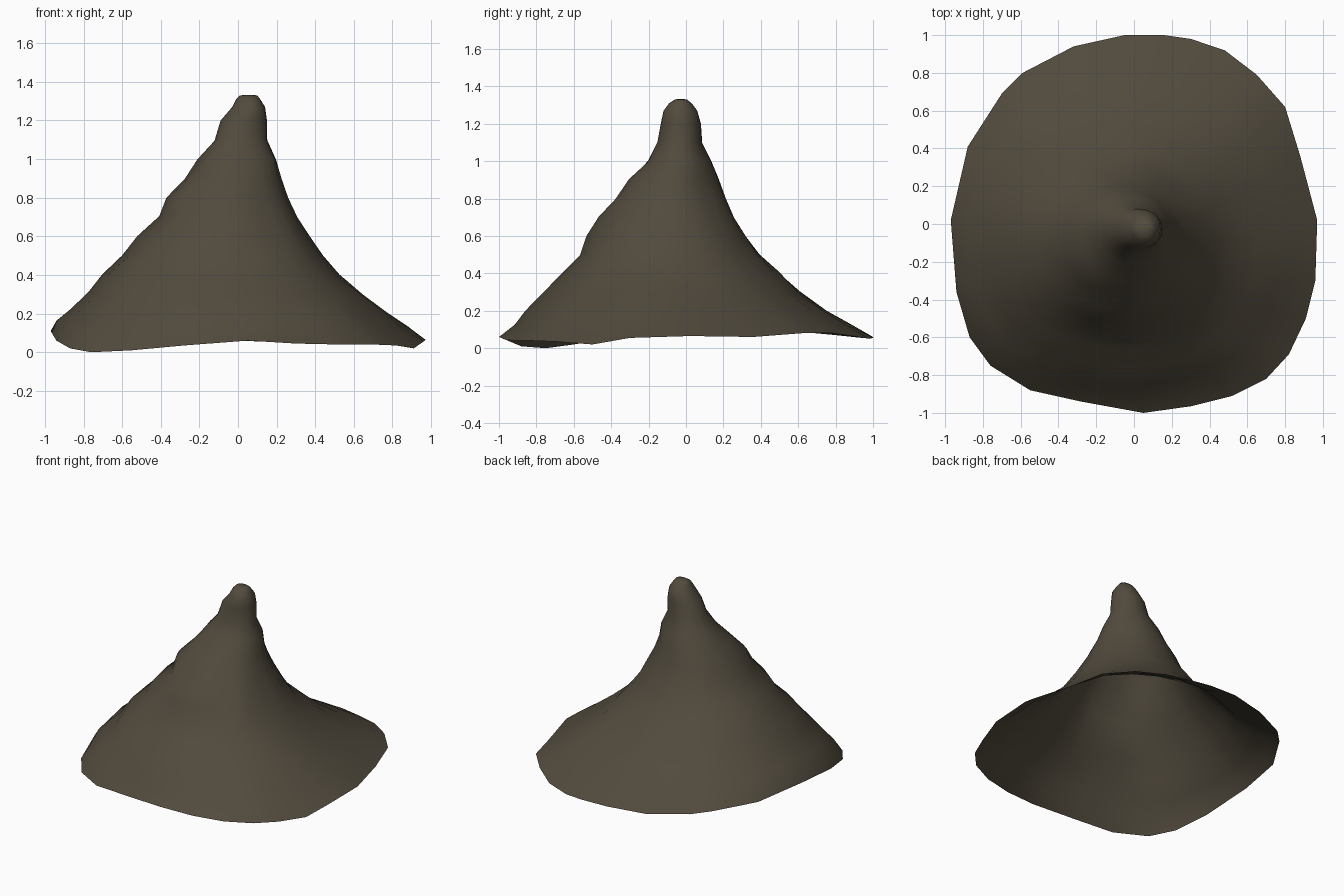
import bpy, bmesh, math
from mathutils import Vector, noise

if "Cube" in bpy.data.objects:
    bpy.data.objects.remove(bpy.data.objects["Cube"])

# Uneven open rim outline: x, y, z
RIM = [(.97, .02, .065), (.88, .36, .06), (.80, .62, .08), (.65, .79, .08), (.48, .92, .06),
       (.30, .98, .05), (.16, 1, .055), (-.05, 1, .06), (-.32, .94, .055), (-.59, .80, .07),
       (-.70, .69, .08), (-.88, .41, .09), (-.97, .02, .11), (-.94, -.36, .06), (-.87, -.60, .02),
       (-.76, -.75, 0), (-.55, -.88, .01), (-.28, -.94, .035), (.05, -1, .06), (.30, -.965, .045),
       (.52, -.91, .04), (.70, -.82, .04), (.82, -.69, .035), (.91, -.50, .02), (.96, -.30, .055)]
# Slope cross-sections: z, x min, x max, y min, y max
RINGS = [(.13, -.94, .87, -.92, .87), (.2, -.87, .78, -.86, .75), (.3, -.77, .65, -.76, .60),
         (.4, -.70, .52, -.66, .50), (.5, -.60, .44, -.57, .39), (.6, -.52, .37, -.53, .32),
         (.7, -.40, .31, -.46, .26), (.8, -.37, .26, -.38, .21), (.9, -.28, .23, -.30, .17),
         (1.0, -.21, .20, -.20, .14), (1.1, -.13, .155, -.15, .09), (1.2, -.09, .15, -.135, .08),
         (1.27, -.03, .14, -.12, .06), (1.31, -.01, .115, -.09, .03), (1.33, .01, .10, -.06, .005)]


def slope_ring(z, x0, x1, y0, y1):
    """Scale the rim outline into the given bounds, rounder and flatter higher up."""
    pts = []
    t = min(1, z / .7)
    for rx, ry, rz in RIM:
        a = math.atan2(ry, rx)
        ux = rx / .97 * (1 - t) + math.cos(a) * t
        uy = ry * (1 - t) + math.sin(a) * t
        p = Vector(((x0 + x1) / 2 + ux * (x1 - x0) / 2,
                    (y0 + y1) / 2 + uy * (y1 - y0) / 2,
                    z + (rz - .06) * max(0, 1 - z / .4)))
        # slight weathering
        n = noise.noise(p * 6) * .015
        if z < 1.15:
            p += Vector((math.cos(a), math.sin(a), .6)) * n
        pts.append(p)
    return pts


# Hollow mountain shell
bm = bmesh.new()
loops = [[bm.verts.new(p) for p in RIM]]
loops += [[bm.verts.new(p) for p in slope_ring(*r)] for r in RINGS]
n = len(RIM)
for low, high in zip(loops, loops[1:]):
    for i in range(n):
        j = (i + 1) % n
        bm.faces.new((low[i], low[j], high[j], high[i]))
# Blunt summit
tip = bm.verts.new((.055, -.03, 1.333))
for i in range(n):
    bm.faces.new((loops[-1][i], loops[-1][(i + 1) % n], tip))
for f in bm.faces:
    f.smooth = True

mesh = bpy.data.meshes.new("mountain")
bm.to_mesh(mesh)
bm.free()
mountain = bpy.data.objects.new("mountain", mesh)
bpy.context.collection.objects.link(mountain)

rock = bpy.data.materials.new("dark brown rock")
rock.diffuse_color = (.083, .069, .047, 1)
rock.use_nodes = True
rock.node_tree.nodes["Principled BSDF"].inputs["Base Color"].default_value = rock.diffuse_color
mesh.materials.append(rock)
